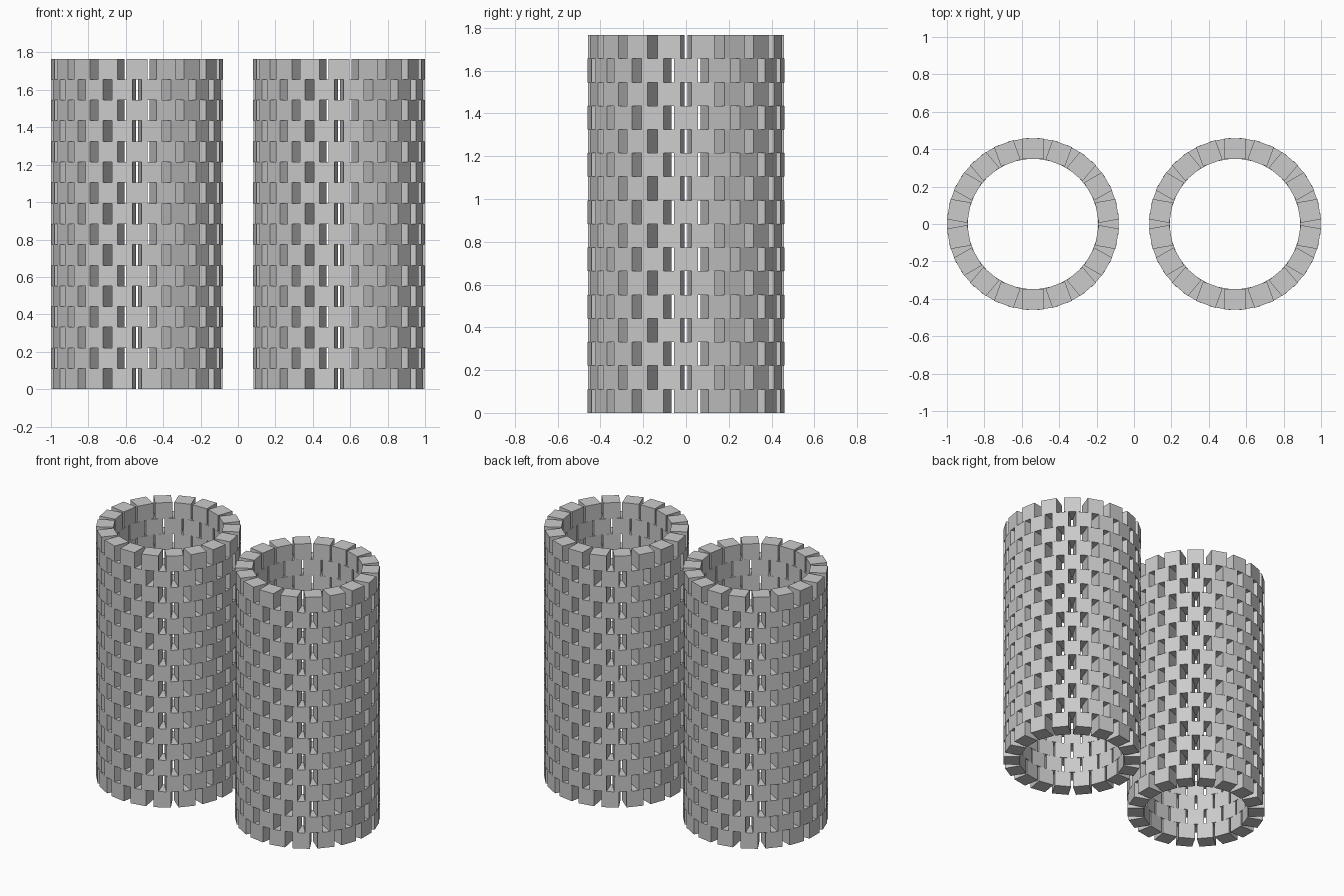
import bpy, bmesh
from math import radians
from mathutils import Matrix

if "Cube" in bpy.data.objects:
    bpy.data.objects.remove(bpy.data.objects["Cube"])

COUNT, LAYERS = 18, 16          # bricks per ring, rings per tower
BRICK = 0.1104                  # cube edge
R_MID = 0.4575 - BRICK / 2      # radius to brick centres
TOWER_X = 0.54


def build_tower(name, x):
    bm = bmesh.new()
    for layer in range(LAYERS):
        # every second ring is turned by half a brick
        offset = 0.5 * (layer % 2)
        for i in range(COUNT):
            turn = Matrix.Rotation(radians((i + offset) * 360 / COUNT), 4, 'Z')
            place = Matrix.Translation((R_MID, 0, (layer + 0.5) * BRICK))
            bmesh.ops.create_cube(bm, size=BRICK, matrix=turn @ place)
    mesh = bpy.data.meshes.new(name)
    bm.to_mesh(mesh)
    bm.free()
    obj = bpy.data.objects.new(name, mesh)
    obj.location.x = x
    bpy.context.collection.objects.link(obj)


# two identical round brick towers
build_tower("left_brick_tower", -TOWER_X)
build_tower("right_brick_tower", TOWER_X)
